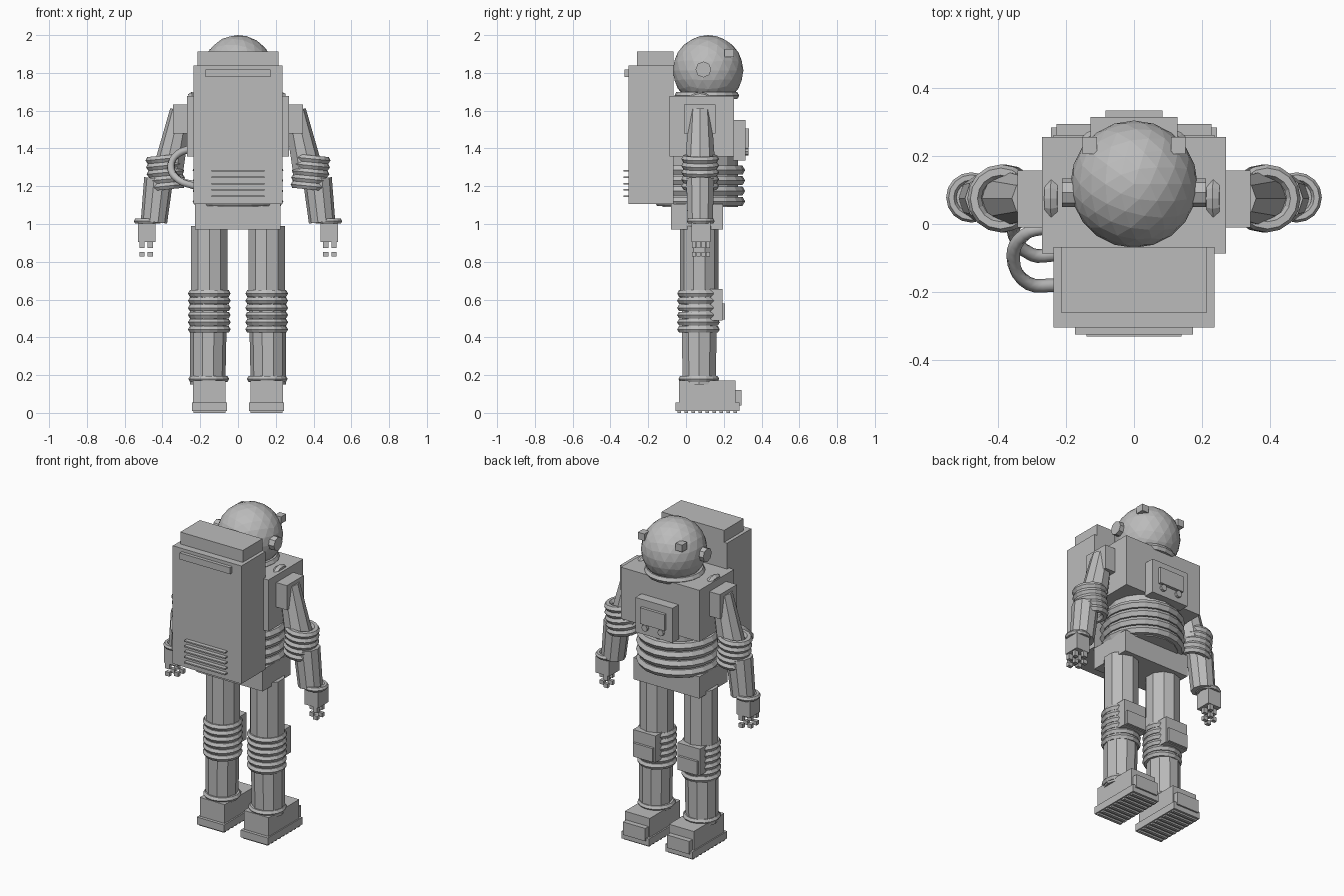
import bpy, bmesh, math
from mathutils import Vector, Matrix

if "Cube" in bpy.data.objects:
    bpy.data.objects.remove(bpy.data.objects["Cube"])

GREY = (0.5, 0.5, 0.5, 1)
suit = bpy.data.materials.new("suit_grey")
suit.use_nodes = True
suit.diffuse_color = GREY
suit.node_tree.nodes["Principled BSDF"].inputs["Base Color"].default_value = GREY


def finish(name, bm):
    mesh = bpy.data.meshes.new(name)
    bm.to_mesh(mesh)
    bm.free()
    mesh.materials.append(suit)
    obj = bpy.data.objects.new(name, mesh)
    bpy.context.collection.objects.link(obj)
    return obj


def box(name, x, y, z):
    """Box from (low, high) pairs on each axis."""
    lo, hi = Vector((x[0], y[0], z[0])), Vector((x[1], y[1], z[1]))
    bm = bmesh.new()
    bmesh.ops.create_cube(bm, size=1, matrix=Matrix.Translation((lo + hi) / 2)
                          @ Matrix.Diagonal((*(hi - lo), 1)))
    return finish(name, bm)


def rod(name, start, end, r1, r2, sides=10):
    """Tapered cylinder between two points."""
    a, b = Vector(start), Vector(end)
    turn = (b - a).to_track_quat("Z", "Y").to_matrix().to_4x4()
    bm = bmesh.new()
    bmesh.ops.create_cone(bm, cap_ends=True, segments=sides, radius1=r1, radius2=r2,
                          depth=(b - a).length, matrix=Matrix.Translation((a + b) / 2) @ turn)
    return finish(name, bm)


def ring(name, centre, outer, tube, axis=(0, 0, 1), sides=16):
    """Faceted torus measured by its outer radius."""
    turn = Vector(axis).to_track_quat("Z", "Y").to_matrix().to_4x4()
    place = Matrix.Translation(centre) @ turn
    bm = bmesh.new()
    loops = []
    for i in range(sides):
        a = math.tau * i / sides
        loop = []
        for j in range(6):
            b = math.tau * j / 6
            r = outer - tube + tube * math.cos(b)
            loop.append(bm.verts.new(place @ Vector((r * math.cos(a), r * math.sin(a),
                                                     tube * math.sin(b)))))
        loops.append(loop)
    for i in range(sides):
        p, q = loops[i], loops[(i + 1) % sides]
        for j in range(6):
            k = (j + 1) % 6
            bm.faces.new((p[j], q[j], q[k], p[k]))
    return finish(name, bm)


def hose(name, points):
    """Bent tube through a few points."""
    curve = bpy.data.curves.new(name, "CURVE")
    curve.dimensions = "3D"
    curve.bevel_depth = 0.02
    curve.bevel_resolution = 1
    curve.resolution_u = 4
    spline = curve.splines.new("BEZIER")
    spline.bezier_points.add(len(points) - 1)
    for bp, co in zip(spline.bezier_points, points):
        bp.co = co
        bp.handle_left_type = bp.handle_right_type = "AUTO"
    curve.materials.append(suit)
    bpy.context.collection.objects.link(bpy.data.objects.new(name, curve))


# Helmet and neck
bm = bmesh.new()
bmesh.ops.create_icosphere(bm, subdivisions=3, radius=0.187,
                           matrix=Matrix.Translation((0, 0.117, 1.813)))
finish("helmet", bm)
ring("neck_ring", (0, 0.11, 1.68), 0.172, 0.022, sides=20)

# Torso, chest unit, waist and pelvis
box("torso", (-0.27, 0.27), (-0.087, 0.255), (1.357, 1.677))
box("chest_unit", (-0.128, 0.128), (0.25, 0.315), (1.335, 1.55))
box("chest_screen", (-0.084, 0.084), (0.31, 0.333), (1.405, 1.505))
for x in (-0.055, 0.055):
    rod("chest_knob", (x, 0.31, 1.383), (x, 0.331, 1.383), 0.02, 0.02, 8)
rod("waist", (0, 0.075, 1.09), (0, 0.075, 1.37), 0.2, 0.2, 16)
for z in (1.285, 1.23, 1.175, 1.12):
    ring("waist_ring", (0, 0.073, z), 0.24, 0.028, sides=20)
box("pelvis", (-0.228, 0.226), (-0.08, 0.195), (0.97, 1.105))

# Backpack
box("backpack", (-0.236, 0.236), (-0.304, -0.067), (1.105, 1.838))
box("backpack_cap", (-0.215, 0.215), (-0.26, -0.067), (1.83, 1.912))
box("backpack_bar", (-0.173, 0.173), (-0.325, -0.3), (1.778, 1.818))
for i in range(5):
    z = 1.147 + i * 0.0335
    box("backpack_vent", (-0.14, 0.14), (-0.33, -0.3), (z - 0.004, z + 0.004))

# Hoses from the backpack to the right side of the torso
hose("outer_hose", [(-0.23, -0.18, 1.2), (-0.31, -0.175, 1.23), (-0.355, -0.1, 1.3),
                    (-0.32, -0.03, 1.37), (-0.25, -0.01, 1.4)])
hose("inner_hose", [(-0.23, -0.09, 1.21), (-0.3, -0.09, 1.23), (-0.355, -0.02, 1.3),
                    (-0.32, 0.02, 1.37), (-0.25, 0.03, 1.4)])

for s, side in ((1, "left_"), (-1, "right_")):
    def span(a, b):
        return tuple(sorted((s * a, s * b)))

    # Helmet fittings
    rod(side + "ear_disc", (s * 0.16, 0.092, 1.818), (s * 0.212, 0.092, 1.818), 0.042, 0.042, 8)
    box(side + "helmet_lamp", span(0.108, 0.152), (0.205, 0.255), (1.883, 1.926))

    # Arm
    ring(side + "shoulder_ring", (s * 0.238, 0.075, 1.62), 0.08, 0.022, (1, 0, 0.1))
    box(side + "shoulder_pad", span(0.25, 0.343), (-0.01, 0.157), (1.48, 1.632))
    rod(side + "upper_arm", (s * 0.3, 0.075, 1.6), (s * 0.375, 0.075, 1.25), 0.06, 0.085, 9)
    for i in range(5):
        ring(side + "elbow_ring", (s * (0.39 - i * 0.003), 0.075, 1.345 - i * 0.036), 0.1, 0.021,
             (s * 0.1, 0, 1))
    rod(side + "forearm", (s * 0.42, 0.075, 1.24), (s * 0.445, 0.075, 1.01), 0.077, 0.07)
    ring(side + "wrist_ring", (s * 0.478, 0.078, 1.015), 0.074, 0.015)
    box(side + "hand", span(0.437, 0.53), (0.03, 0.13), (0.905, 1.01))
    for i in range(4):
        x, y = (0.508, 0.465)[i % 2], 0.042 + i * 0.025
        for low, high in ((0.872, 0.91), (0.827, 0.852)):
            box(side + "finger_joint", span(x - 0.014, x + 0.014), (y - 0.011, y + 0.011), (low, high))

    # Leg
    rod(side + "thigh", (s * 0.152, 0.07, 0.6), (s * 0.152, 0.07, 0.99), 0.101, 0.101)
    rod(side + "shin", (s * 0.16, 0.07, 0.15), (s * 0.155, 0.07, 0.62), 0.093, 0.098)
    for i in range(6):
        ring(side + "knee_ring", (s * 0.152, 0.066, 0.632 - i * 0.038), 0.113, 0.02)
    box(side + "knee_pad", span(0.075, 0.23), (0.11, 0.192), (0.49, 0.655))
    box(side + "knee_plate", span(0.085, 0.22), (0.18, 0.207), (0.495, 0.58))
    ring(side + "ankle_ring", (s * 0.155, 0.068, 0.18), 0.108, 0.018)

    # Boot
    box(side + "boot", span(0.066, 0.237), (-0.037, 0.262), (0.05, 0.172))
    box(side + "boot_sole", span(0.057, 0.244), (-0.056, 0.284), (0.01, 0.055))
    box(side + "toe_cap", span(0.075, 0.228), (0.25, 0.294), (0.04, 0.12))
    for i in range(9):
        y = -0.035 + i * 0.037
        box(side + "boot_tread", span(0.065, 0.236), (y - 0.009, y + 0.009), (0, 0.012))
